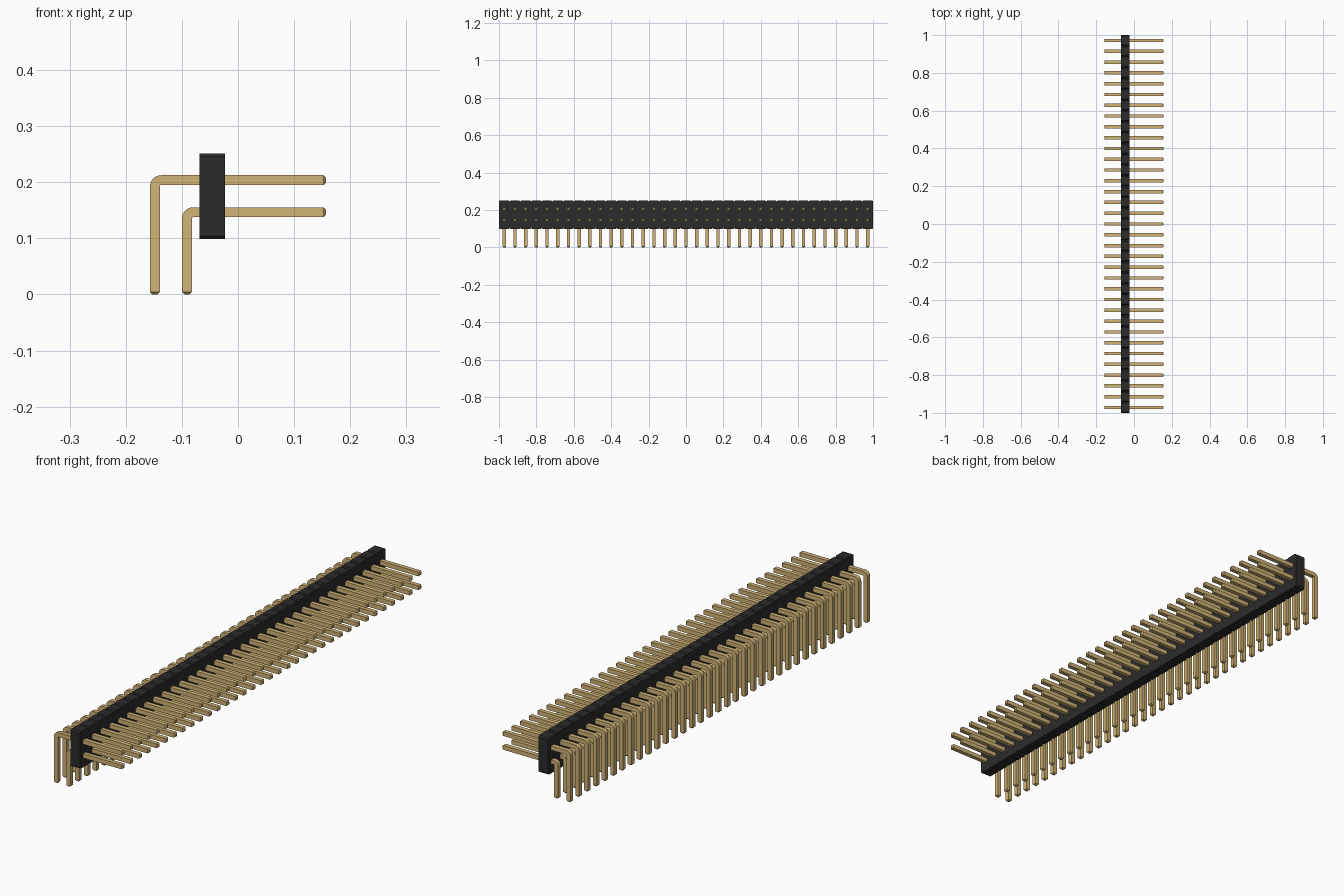
import bpy, bmesh, math

if "Cube" in bpy.data.objects:
    bpy.data.objects.remove(bpy.data.objects["Cube"], do_unlink=True)

COUNT = 35
PITCH = 2 / COUNT
PIN = 0.0177          # pin thickness
TIP_X = 0.157         # free end of the pins
BODY_X = (-0.0685, -0.0235)
BODY_Z = (0.0985, 0.2515)


def material(name, rgb):
    m = bpy.data.materials.new(name)
    m.use_nodes = True
    m.diffuse_color = (*rgb, 1)
    m.node_tree.nodes["Principled BSDF"].inputs["Base Color"].default_value = (*rgb, 1)
    return m


black = material("black plastic", (0.024, 0.024, 0.024))
gold = material("gold metal", (0.64, 0.455, 0.185))


def make_object(name, bm, mat):
    bmesh.ops.remove_doubles(bm, verts=bm.verts, dist=1e-5)
    bmesh.ops.recalc_face_normals(bm, faces=bm.faces)
    mesh = bpy.data.meshes.new(name)
    bm.to_mesh(mesh)
    bm.free()
    mesh.materials.append(mat)
    ob = bpy.data.objects.new(name, mesh)
    bpy.context.collection.objects.link(ob)
    return ob


# Housing: a row of chamfered octagonal modules joined side to side
def housing():
    bm = bmesh.new()
    c, h = PITCH / 10, PITCH / 2
    z0, z1 = BODY_Z
    outline = [(-h + c, z0), (h - c, z0), (h, z0 + c), (h, z1 - c),
               (h - c, z1), (-h + c, z1), (-h, z1 - c), (-h, z0 + c)]
    for i in range(COUNT):
        yc = -1 + PITCH * (i + 0.5)
        back, front = [[bm.verts.new((x, yc + y, z)) for y, z in outline] for x in BODY_X]
        bm.faces.new(back)
        bm.faces.new(front)
        for k in range(8):
            # inner walls between neighbouring modules are left out
            if (k == 2 and i < COUNT - 1) or (k == 6 and i > 0):
                continue
            n = (k + 1) % 8
            bm.faces.new((back[k], back[n], front[n], front[k]))
    return make_object("housing", bm, black)


# Pin row: square section swept round a right-angle bend, with tapered tips
def pin_row(name, leg_x, row_z):
    h, taper, inner_r = PIN / 2, PIN / 4, 0.0022
    outer_r = inner_r + PIN
    bend_x, bend_z = leg_x + h + inner_r, row_z - h - inner_r
    s = h - taper
    # each section: outer (x, z), inner (x, z), half width in y
    sections = [((leg_x - s, 0), (leg_x + s, 0), s),
                ((leg_x - h, taper), (leg_x + h, taper), h)]
    for k in range(7):
        a = math.pi - k * math.pi / 12
        ca, sa = math.cos(a), math.sin(a)
        sections.append(((bend_x + outer_r * ca, bend_z + outer_r * sa),
                         (bend_x + inner_r * ca, bend_z + inner_r * sa), h))
    sections += [((TIP_X - taper, row_z + h), (TIP_X - taper, row_z - h), h),
                 ((TIP_X, row_z + s), (TIP_X, row_z - s), s)]
    bm = bmesh.new()
    y = -1 + PITCH / 2
    rings = [[bm.verts.new((p[0], y + d, p[1]))
              for p, d in ((o, -w), (i, -w), (i, w), (o, w))] for o, i, w in sections]
    for a, b in zip(rings, rings[1:]):
        for k in range(4):
            n = (k + 1) % 4
            bm.faces.new((a[k], a[n], b[n], b[k]))
    bm.faces.new(rings[0])
    bm.faces.new(rings[-1])
    ob = make_object(name, bm, gold)
    bpy.ops.object.select_all(action='DESELECT')
    ob.select_set(True)
    bpy.context.view_layer.objects.active = ob
    bpy.ops.object.shade_smooth_by_angle(angle=math.radians(30))
    arr = ob.modifiers.new("row", 'ARRAY')
    arr.count = COUNT
    arr.use_relative_offset = False
    arr.use_constant_offset = True
    arr.constant_offset_displace = (0, PITCH, 0)
    return ob


housing()
mid_z = sum(BODY_Z) / 2
outer_leg = -TIP_X + PIN / 2
pin_row("upper_pins", outer_leg, mid_z + PITCH / 2)
pin_row("lower_pins", outer_leg + PITCH, mid_z - PITCH / 2)
